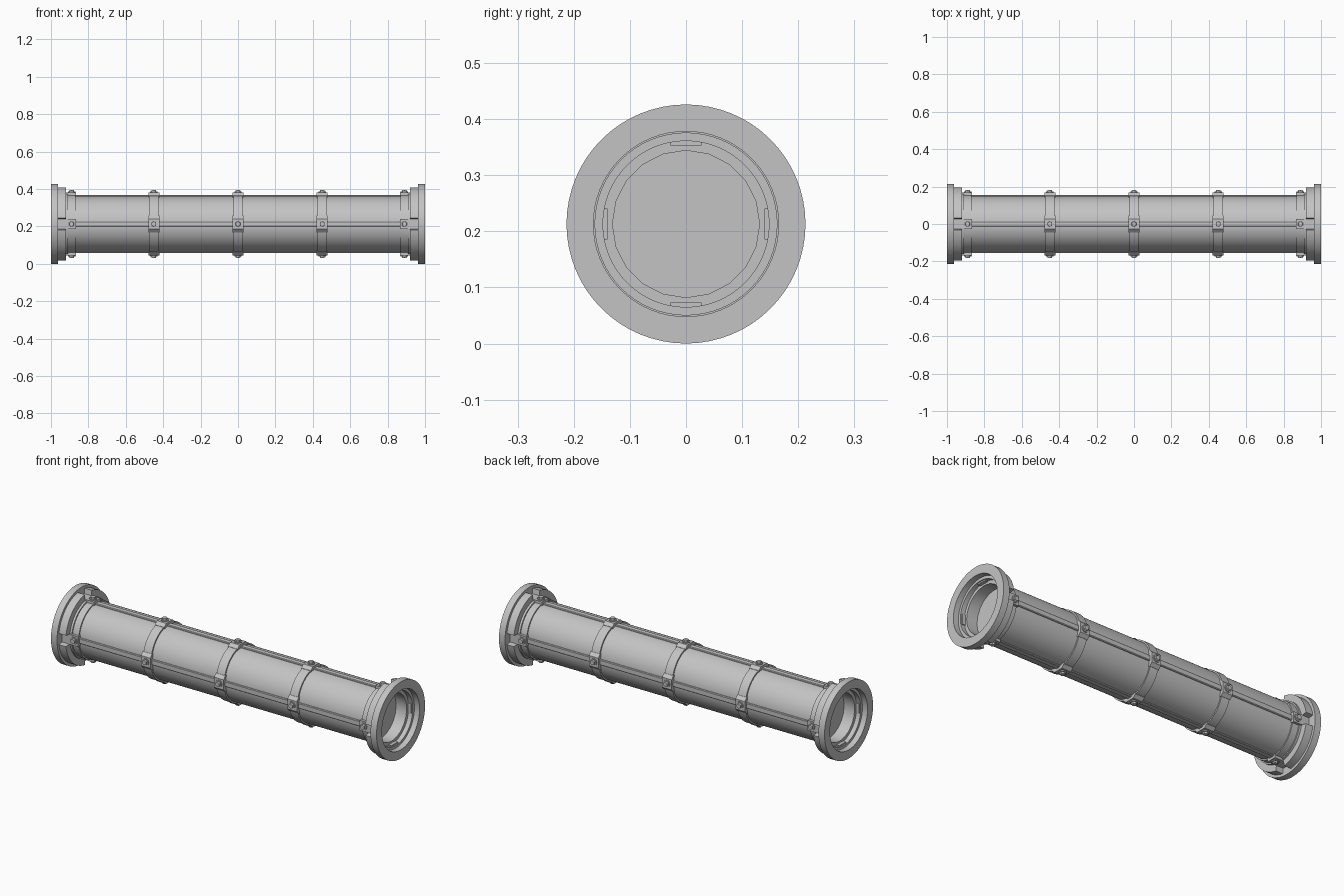
import bpy, bmesh
from math import radians, pi, sin, cos
from mathutils import Matrix

cube = bpy.data.objects.get("Cube")
if cube:
    bpy.data.objects.remove(cube)

AXIS_Z = 0.213

steel = bpy.data.materials.new("grey steel")
steel.use_nodes = True
steel.diffuse_color = (0.55, 0.55, 0.55, 1)
steel.node_tree.nodes["Principled BSDF"].inputs["Base Color"].default_value = (0.55, 0.55, 0.55, 1)


def finish(name, bm, turn=0.0, smooth=True):
    """Turn the part about the pipe axis and lift it into place."""
    bmesh.ops.recalc_face_normals(bm, faces=bm.faces)
    bm.transform(Matrix.Translation((0, 0, AXIS_Z)) @ Matrix.Rotation(turn, 4, 'X'))
    mesh = bpy.data.meshes.new(name)
    bm.to_mesh(mesh)
    bm.free()
    mesh.materials.append(steel)
    obj = bpy.data.objects.new(name, mesh)
    bpy.context.collection.objects.link(obj)
    if smooth:
        bpy.ops.object.select_all(action='DESELECT')
        obj.select_set(True)
        bpy.context.view_layer.objects.active = obj
        bpy.ops.object.shade_smooth_by_angle(angle=radians(30))
    return obj


def lathe(name, profile, closed=True, start=0.0, sweep=2 * pi, steps=64, smooth=True):
    """Sweep an (x, radius) profile about the pipe axis."""
    bm = bmesh.new()
    full = sweep > 6.28
    rings = []
    for i in range(steps if full else steps + 1):
        a = start + sweep * i / steps
        rings.append([bm.verts.new((x, r * sin(a), r * cos(a))) for x, r in profile])
    n = len(profile)
    for i in range(steps):
        a, b = rings[i], rings[(i + 1) % len(rings)]
        for j in range(n if closed else n - 1):
            k = (j + 1) % n
            bm.faces.new((a[j], a[k], b[k], b[j]))
    if not full:
        bm.faces.new(rings[0])
        bm.faces.new(rings[-1])
    return finish(name, bm, smooth=smooth)


def prism(name, outline, x0, x1, turn):
    """Extrude a (y, radius) outline along the pipe."""
    bm = bmesh.new()
    face = bm.faces.new([bm.verts.new((x0, y, r)) for y, r in outline])
    moved = bmesh.ops.extrude_face_region(bm, geom=[face])["geom"]
    bmesh.ops.translate(bm, vec=(x1 - x0, 0, 0),
                        verts=[v for v in moved if isinstance(v, bmesh.types.BMVert)])
    return finish(name, bm, turn, False)


def cylinder(name, radius, x, low, high, turn, sides, top=1.0):
    """Stand a short cylinder outwards from the pipe."""
    bm = bmesh.new()
    bmesh.ops.create_cone(bm, cap_ends=True, segments=sides, radius1=radius,
                          radius2=radius * top, depth=high - low)
    bmesh.ops.translate(bm, verts=bm.verts, vec=(x, 0, (low + high) / 2))
    return finish(name, bm, turn)


# Main tube
lathe("pipe", [(-0.97, 0.149), (0.97, 0.149)], closed=False)

# End fittings
for s, side in ((1, "left"), (-1, "right")):
    lathe(side + "_flange", [(s * x, r) for x, r in (
        (0.963, 0.149), (0.963, 0.213), (1.0, 0.213), (1.0, 0.165), (0.94, 0.165), (0.94, 0.149))])
    lathe(side + "_inner_lip", [(s * x, r) for x, r in (
        (0.945, 0.165), (0.945, 0.131), (0.88, 0.131))], closed=False, steps=20)
    lathe(side + "_inner_plate", [(s * 0.88, 0.132), (s * 0.88, 0.0001)],
          closed=False, steps=20, smooth=False)
    lathe(side + "_end_band", [(s * x, r) for x, r in (
        (0.97, 0.148), (0.97, 0.163), (0.908, 0.163), (0.908, 0.156), (0.87, 0.156), (0.87, 0.148))])
    # Collar notched where the clamps pass
    for q in range(4):
        lathe(f"{side}_collar_segment_{q + 1}", [(s * x, r) for x, r in (
            (0.965, 0.15), (0.965, 0.198), (0.92, 0.198), (0.92, 0.15))],
            start=radians(90 * q + 9), sweep=radians(72), steps=16)

# Clamp bands around the tube
for i, x in enumerate((-0.45, 0, 0.45)):
    lathe(f"clamp_band_{i + 1}", [(x - 0.025, 0.148), (x - 0.025, 0.157),
                                  (x + 0.025, 0.157), (x + 0.025, 0.148)])

# Rails, clamp pads and bolts on the four sides
rail = [(-0.016, 0.14), (-0.016, 0.152), (-0.012, 0.155),
        (0.012, 0.155), (0.016, 0.152), (0.016, 0.14)]
pad = [(-0.045, 0.14), (-0.045, 0.152), (-0.028, 0.168),
       (0.028, 0.168), (0.045, 0.152), (0.045, 0.14)]
end_pad = [(-0.028, 0.14), (-0.028, 0.168), (0.028, 0.168), (0.028, 0.14)]
for q in range(4):
    turn = q * pi / 2
    prism(f"rail_{q + 1}", rail, -0.96, 0.96, turn)
    for i, x in enumerate((-0.89, -0.45, 0, 0.45, 0.89)):
        tag = f"{q + 1}_{i + 1}"
        if abs(x) > 0.8:
            s = 1 if x > 0 else -1
            prism("end_pad_" + tag, end_pad, s * 0.865, s * 0.964, turn)
        else:
            prism("clamp_pad_" + tag, pad, x - 0.029, x + 0.029, turn)
        cylinder("bolt_washer_" + tag, 0.02, x, 0.165, 0.173, turn, 20)
        cylinder("bolt_head_" + tag, 0.015, x, 0.172, 0.182, turn, 6, 0.9)
